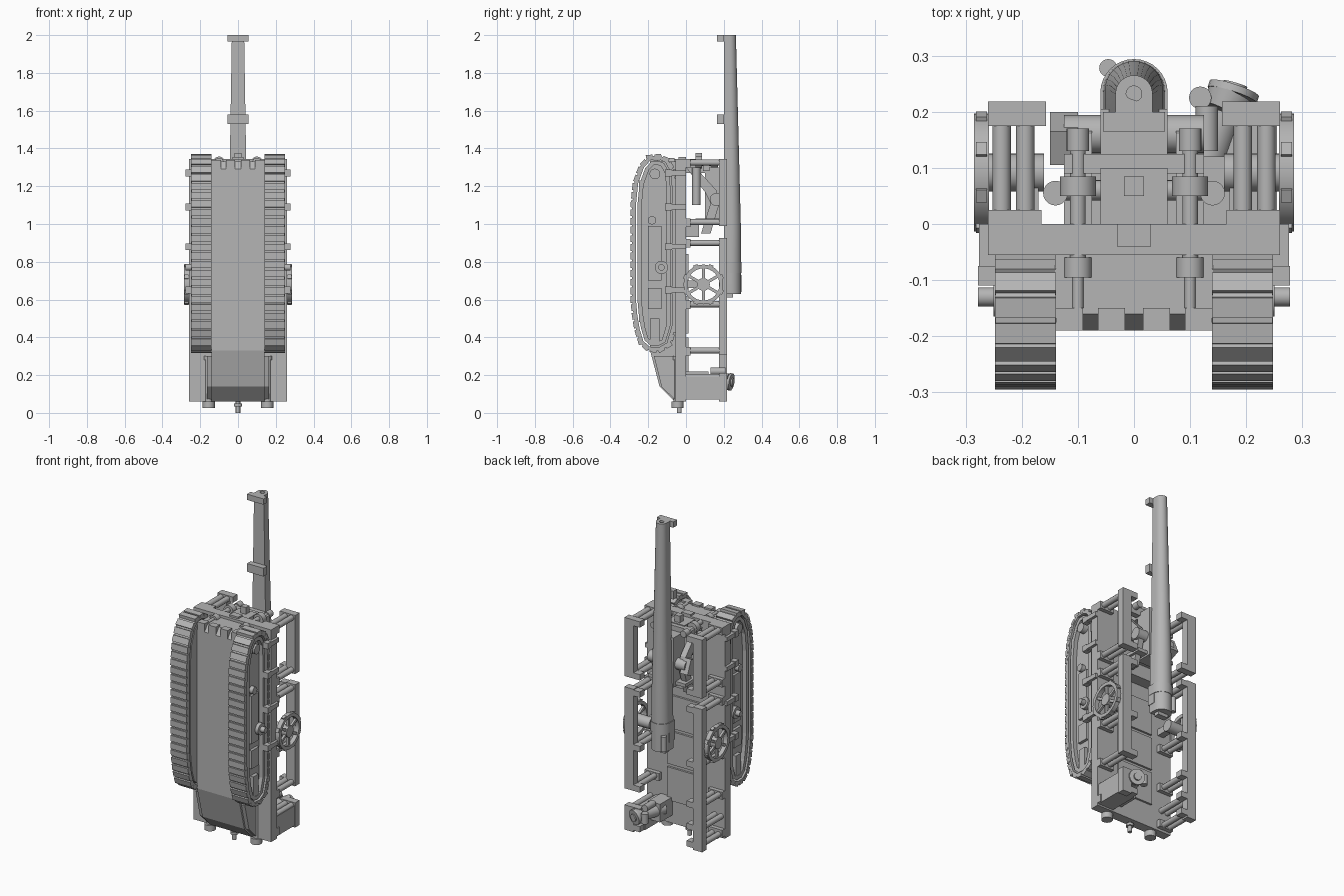
import bpy, bmesh, math
from mathutils import Vector, Matrix

cube = bpy.data.objects.get("Cube")
if cube:
    bpy.data.objects.remove(cube, do_unlink=True)

steel = bpy.data.materials.new("plain grey")
steel.use_nodes = True
GREY = (0.46, 0.46, 0.46, 1)
steel.diffuse_color = GREY
steel.node_tree.nodes["Principled BSDF"].inputs["Base Color"].default_value = GREY


def finish(name, bm, mirror=False, smooth=False):
    bmesh.ops.recalc_face_normals(bm, faces=bm.faces)
    me = bpy.data.meshes.new(name)
    bm.to_mesh(me)
    bm.free()
    me.materials.append(steel)
    ob = bpy.data.objects.new(name, me)
    bpy.context.collection.objects.link(ob)
    if mirror:
        ob.modifiers.new("Mirror", 'MIRROR')
    if smooth:
        bpy.ops.object.select_all(action='DESELECT')
        ob.select_set(True)
        bpy.context.view_layer.objects.active = ob
        bpy.ops.object.shade_smooth_by_angle(angle=math.radians(35))


def add_box(bm, x, y, z, rot=None):
    size = Vector((x[1] - x[0], y[1] - y[0], z[1] - z[0]))
    mid = Vector((sum(x), sum(y), sum(z))) / 2
    m = Matrix.Translation(mid) @ (rot or Matrix()) @ Matrix.Diagonal((*size, 1))
    bmesh.ops.create_cube(bm, size=1, matrix=m)


def add_cyl(bm, a, b, r, r2=None, n=20):
    a, b = Vector(a), Vector(b)
    m = Matrix.Translation((a + b) / 2) @ (b - a).to_track_quat('Z', 'Y').to_matrix().to_4x4()
    bmesh.ops.create_cone(bm, cap_ends=True, segments=n, radius1=r,
                          radius2=r if r2 is None else r2, depth=(b - a).length, matrix=m)


def add_prism(bm, pts, x):
    f = bm.faces.new([bm.verts.new((x[0], y, z)) for y, z in pts])
    g = bmesh.ops.extrude_face_region(bm, geom=[f])
    bmesh.ops.translate(bm, vec=(x[1] - x[0], 0, 0),
                        verts=[v for v in g["geom"] if isinstance(v, bmesh.types.BMVert)])


def loft(bm, rings, closed=False):
    rows = [[bm.verts.new(p) for p in r] for r in rings]
    n = len(rows[0])
    pairs = list(zip(rows, rows[1:])) + ([(rows[-1], rows[0])] if closed else [])
    for p, q in pairs:
        for i in range(n):
            bm.faces.new((p[i], p[(i + 1) % n], q[(i + 1) % n], q[i]))
    if not closed:
        bm.faces.new(rows[0])
        bm.faces.new(rows[-1])


def boxes(name, items, mirror=False):
    bm = bmesh.new()
    for it in items:
        add_box(bm, *it)
    finish(name, bm, mirror)


def cyls(name, items, mirror=False):
    bm = bmesh.new()
    for it in items:
        add_cyl(bm, *it)
    finish(name, bm, mirror, True)


# Hull between the tracks, with a tapered lower end
bm = bmesh.new()
add_prism(bm, [(-.19, .33), (-.14, .14), (-.06, .06), (0, .06), (0, 1.33), (-.16, 1.33),
               (-.19, 1.29)], (-.141, .141))
finish("hull", bm)
boxes("deck", [((-.26, .26), (-.055, 0), (.06, 1.345))])
boxes("hull_edge_teeth", [((x - .024, x + .024), (-.19, -.15), (1.28, 1.34))
                          for x in (-.115, -.04, .04, .115)])
boxes("deck_hatches", [((-.12, .12), (0, .012), (z, z + .2)) for z in (.2, .42, .64)])
bm = bmesh.new()
add_prism(bm, [(-.17, .3), (-.13, .14), (-.06, .07), (-.05, .3)], (.141, .165))
finish("lower_cheek", bm, True)

# Track outline, used at several offsets
OUTER = [(-.285, .6), (-.285, 1.1), (-.273, 1.22), (-.24, 1.31), (-.195, 1.357), (-.14, 1.362),
         (-.095, 1.34), (-.062, 1.28), (-.055, 1.2), (-.055, .46), (-.085, .36), (-.14, .327),
         (-.2, .332), (-.243, .37), (-.265, .44), (-.278, .52)]


def inset(d):
    out, n = [], len(OUTER)
    for i, p in enumerate(OUTER):
        t = (Vector(OUTER[(i + 1) % n]) - Vector(OUTER[i - 1])).normalized()
        out.append((p[0] + t.y * d, p[1] - t.x * d))
    return out


def add_rim(bm, d0, d1, x0, x1):
    loft(bm, [[(x0, *a), (x1, *a), (x1, *b), (x0, *b)]
              for a, b in zip(inset(d0), inset(d1))], closed=True)


bm = bmesh.new()
add_rim(bm, 0, .02, .14, .247)
finish("track_belt", bm, True)
bm = bmesh.new()
add_rim(bm, .028, .05, .15, .24)
add_prism(bm, inset(.03), (.141, .215))
finish("track_frame", bm, True)

# Shoes spaced evenly along the belt
bm = bmesh.new()
PITCH, carry = .046, 0
for i, p in enumerate(OUTER):
    a, b = Vector(p), Vector(OUTER[(i + 1) % len(OUTER)])
    d = b - a
    rot = Matrix.Rotation(math.atan2(d.y, d.x) - math.pi / 2, 4, 'X')
    while carry < d.length:
        c = a + d.normalized() * carry
        add_box(bm, (.139, .248), (c.x - .009, c.x + .009), (c.y - .018, c.y + .018), rot)
        carry += PITCH
    carry -= d.length
finish("track_shoes", bm, True)

# Fittings on the track sides
boxes("track_side_panels", [((.2, .232), (-.2, -.13), (.55, .66)), ((.2, .23), (-.2, -.13), (.7, .99)),
                            ((.2, .236), (-.19, -.14), (.37, .5))], True)
boxes("track_side_slots", [((.2, .238), (-.25, -.235), (z, z + .09))
                           for z in (.48, .62, .76, .9, 1.04, 1.14)], True)
cyls("track_side_bosses", [((.2, -.165, 1.265), (.245, -.165, 1.265), .028),
                           ((.2, -.18, 1.02), (.24, -.18, 1.02), .022),
                           ((.2, -.13, .77), (.25, -.13, .77), .035),
                           ((.24, -.13, .77), (.278, -.13, .77), .017)], True)
bracket_items = []
for z in (1.27, 1.09, .88, .65):
    bracket_items += [((.2, .276), (-.09, 0), (z - .013, z + .013)),
                      ((.245, .278), (-.11, -.075), (z - .018, z + .018))]
boxes("side_brackets", bracket_items, True)

# Guard rails: slim posts with wide end caps, held by pairs of struts
POST, CAP, RY = (.2, .26), (.157, .26), (.175, .218)


def rail(x_sign, z0, z1, caps):
    items = [(POST, RY, (z0, z1))] + [(CAP, RY, (c, c + .035)) for c in caps]
    return [(tuple(sorted(x_sign * v for v in x)), y, z) for x, y, z in items]


for side, sign in (("left", 1), ("right", -1)):
    boxes("upper_rail_" + side, rail(sign, .99, 1.345, (.99, 1.31)))
boxes("lower_rail_left", rail(1, .31, .925, (.31, .555, .885)) + rail(1, .06, .21, (.07, .175)))
boxes("lower_rail_right", rail(-1, .06, .925, (.07, .175, .31, .555, .885)))
strut_items = []
for z in (1.325, 1.01, .9, .575, .33, .19, .09):
    strut_items += [((x, -.01, z), (x, .18, z), .0165, None, 12) for x in (.194, .236)]
cyls("rail_struts", strut_items, True)
boxes("strut_feet", [((.165, .26), (0, .025), (z - .025, z + .02))
                     for z in (1.325, 1.01, .9, .575, .33, .1)], True)

# Spoked hand wheels
WY, WZ = .092, .68
bm = bmesh.new()
ring = []
for i in range(32):
    a = math.tau * i / 32
    c, s = math.cos(a), math.sin(a)
    ring.append([(x, WY + r * c, WZ + r * s)
                 for x, r in ((.258, .105), (.285, .105), (.285, .085), (.258, .085))])
loft(bm, ring, closed=True)
for i in range(3):
    add_box(bm, (.264, .278), (WY - .008, WY + .008), (WZ - .09, WZ + .09),
            Matrix.Rotation(math.pi * i / 3, 4, 'X'))
for i in range(8):
    a = math.tau * (i + .5) / 8
    y, z = WY + .103 * math.cos(a), WZ + .103 * math.sin(a)
    add_box(bm, (.262, .282), (y - .009, y + .009), (z - .012, z + .012), Matrix.Rotation(a, 4, 'X'))
add_cyl(bm, (.16, WY, WZ), (.284, WY, WZ), .034)
finish("hand_wheel", bm, True, True)
boxes("wheel_support", [((.17, .21), (0, WY), (WZ - .02, WZ + .02))], True)

# Gun barrel: flat front, rounded back, tapering upwards to a bored muzzle
BARREL = [(.63, .055, .236), (.74, .055, .236), (.74, .06, .234), (.8, .06, .234), (.8, .055, .236),
          (1.0, .052, .238), (1.35, .043, .238), (1.965, .033, .232), (2.0, .033, .232)]
bm = bmesh.new()
rings = []
for z, w, cy in BARREL:
    arc = [(w * math.cos(math.pi * i / 16), cy + w * math.sin(math.pi * i / 16), z) for i in range(17)]
    rings.append([(w, .2, z)] + arc + [(-w, .2, z)])
for z in (2.0, 1.95):
    rings.append([(.014 * math.cos(math.tau * (i - 1.5) / 19), .232 + .014 * math.sin(math.tau * (i - 1.5) / 19), z)
                  for i in range(19)])
loft(bm, rings)
finish("gun_barrel", bm, smooth=True)
boxes("barrel_clamps", [((-.055, .055), (.165, .2), z) for z in ((1.965, 2.0), (1.53, 1.58))])
boxes("breech_block", [((-.035, .035), (.215, .25), (.61, .64)), ((-.058, .058), (.19, .24), (.68, .8))])
cyls("breech_lever", [((-.046, .278, .64), (-.046, .278, .73), .016)])

# Gun cradle and mount
boxes("mount_base", [((-.125, .125), (0, .07), (.93, 1.02)), ((-.06, .06), (0, .1), (1.27, 1.335)),
                     ((-.06, .06), (.1, .205), (1.0, 1.3)), ((-.125, .125), (.05, .185), (1.01, 1.03))])
bm = bmesh.new()
add_prism(bm, [(0, 1.3), (.05, 1.3), (.16, 1.18), (.18, 1.12), (.13, .95), (.08, .95),
               (.13, 1.11), (.1, 1.17)], (.075, .11))
finish("mount_arm", bm, True)
boxes("elevation_gearbox", [((-.15, -.1), (.12, .185), (1.08, 1.17), Matrix.Rotation(.4, 4, 'X'))])
cyls("trunnion", [((-.125, .16, 1.13), (.125, .16, 1.13), .034),
                  ((-.13, .06, 1.17), (.13, .06, 1.17), .018)])
cyls("recoil_rams", [((.1, .17, 1.32), (.1, .13, 1.32), .02), ((.1, .13, 1.32), (.1, .085, 1.32), .014),
                     ((.1, .085, 1.325), (.1, .05, 1.325), .032), ((.1, .05, 1.33), (.1, -.06, 1.33), .014),
                     ((.1, -.06, 1.325), (.1, -.095, 1.325), .025), ((.1, -.095, 1.33), (.1, -.15, 1.33), .01),
                     ((.14, .055, 1.1), (.14, .055, 1.3), .022)], True)
boxes("mount_top", [((-.125, .125), (.09, .125), (1.28, 1.33)), ((-.03, .03), (-.04, 0), (1.3, 1.355)),
                    ((-.018, .018), (.05, .085), (1.3, 1.375))])

# Support feet and tow pin at the lower end
cyls("support_feet", [((.155, -.045, .025), (.155, -.045, .06), .032),
                      ((.155, -.045, .06), (.155, -.045, .28), .02),
                      ((.155, -.045, .28), (.155, -.045, .3), .026)], True)
cyls("tow_pin", [((0, -.035, 0), (0, -.035, .07), .012), ((0, -.035, .035), (0, -.035, .05), .022)])

# Lamp and box on the lower left of the deck
boxes("equipment_box", [((.09, .17), (0, .12), (.11, .22)), ((.15, .255), (0, .18), (.07, .19))])
cyls("lamp", [((.11, .06, .17), (.16, .2, .17), .036), ((.16, .2, .17), (.175, .23, .165), .036, .046),
              ((.175, .23, .165), (.179, .242, .163), .046), ((.178, .24, .163), (.181, .25, .162), .022)])
cyls("lamp_motor", [((.13, .13, .22), (.13, .21, .22), .02), ((.118, .225, .14), (.118, .225, .2), .02)])
